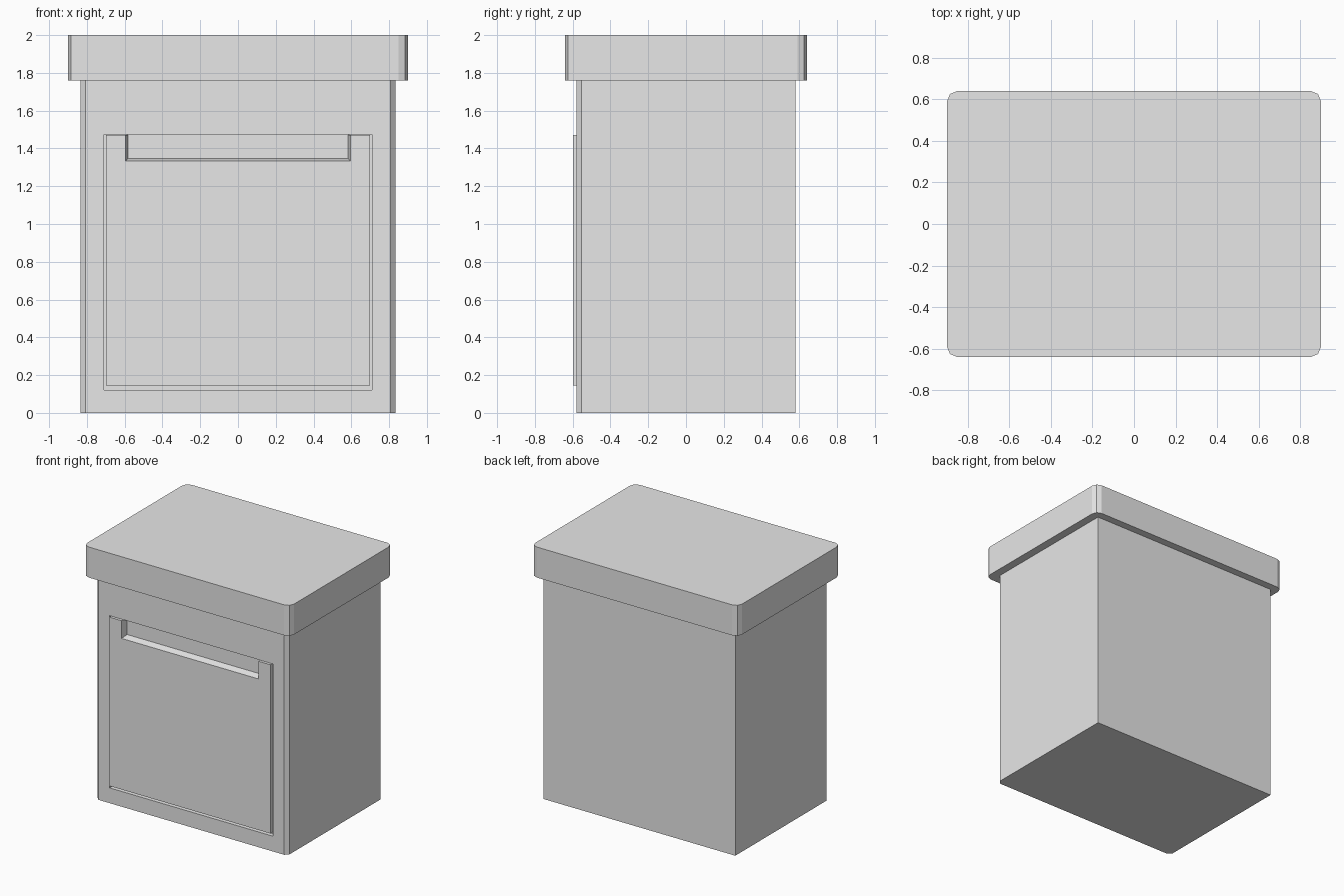
import bpy
import bmesh

cube = bpy.data.objects.get("Cube")
if cube:
    bpy.data.objects.remove(cube, do_unlink=True)

grey = bpy.data.materials.new("light_grey")
grey.use_nodes = True
colour = (0.8, 0.8, 0.8, 1.0)
grey.diffuse_color = colour
grey.node_tree.nodes["Principled BSDF"].inputs["Base Color"].default_value = colour


def finish(name, bm):
    bmesh.ops.recalc_face_normals(bm, faces=bm.faces[:])
    mesh = bpy.data.meshes.new(name)
    bm.to_mesh(mesh)
    bm.free()
    mesh.materials.append(grey)
    obj = bpy.data.objects.new(name, mesh)
    bpy.context.collection.objects.link(obj)
    return obj


def box(name, low, high, bevel=0, segments=1, front_only=False):
    """Box between two corners, with optional bevelled upright edges."""
    bm = bmesh.new()
    bmesh.ops.create_cube(bm, size=1)
    for v in bm.verts:
        v.co = [high[i] if v.co[i] > 0 else low[i] for i in range(3)]
    if bevel:
        upright = []
        for e in bm.edges:
            a, b = (v.co for v in e.verts)
            if abs(a.z - b.z) > 0.01 and (a.y < 0 or not front_only):
                upright.append(e)
        bmesh.ops.bevel(bm, geom=upright, offset=bevel, segments=segments,
                        profile=0.5, affect='EDGES')
    return finish(name, bm)


def loft(name, front, front_y, back, back_y):
    """Solid joining two matching outlines in the x-z plane."""
    bm = bmesh.new()
    f = [bm.verts.new((x, front_y, z)) for x, z in front]
    b = [bm.verts.new((x, back_y, z)) for x, z in back]
    bm.faces.new(f)
    bm.faces.new(b[::-1])
    for i in range(len(f)):
        j = (i + 1) % len(f)
        bm.faces.new((f[j], f[i], b[i], b[j]))
    return finish(name, bm)


# Cabinet with chamfered front corners and a shallow door recess
recess_y = -0.545
body = box("cabinet_body", (-0.835, -0.58, 0), (0.835, 0.58, 1.76),
           bevel=0.027, front_only=True)
cutter = box("recess_cutter", (-0.71, -0.7, 0.12), (0.71, recess_y, 1.475))
cutter.hide_render = True
cutter.hide_viewport = True
cut = body.modifiers.new("door_recess", 'BOOLEAN')
cut.operation = 'DIFFERENCE'
cut.solver = 'EXACT'
cut.object = cutter

# Overhanging lid with rounded corners
box("lid", (-0.9, -0.64, 1.76), (0.9, 0.64, 2), bevel=0.05, segments=2)


# Door panel with a tapered hand notch in its top edge
def door_outline(notch_x, notch_z):
    half = [(0.70, 0.145), (0.70, 1.472), (notch_x, 1.472), (notch_x, notch_z)]
    return half + [(-x, z) for x, z in reversed(half)]


loft("door_panel", door_outline(0.595, 1.333), -0.597,
     door_outline(0.583, 1.347), recess_y)
